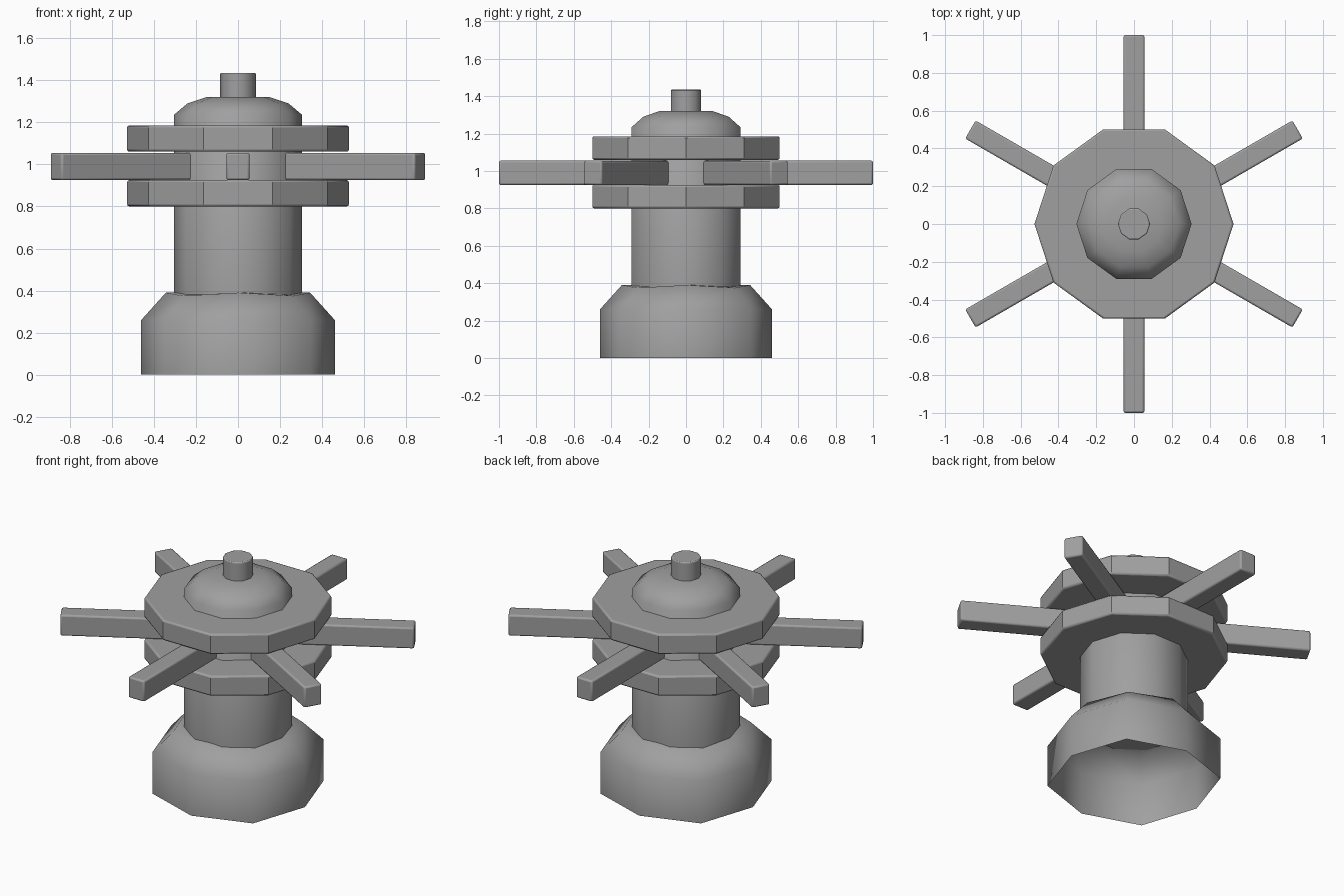
import bpy, bmesh, math
from math import sin, cos, pi, radians
from mathutils import Matrix

cube = bpy.data.objects.get("Cube")
if cube:
    bpy.data.objects.remove(cube, do_unlink=True)

grey = bpy.data.materials.new("plain grey")
grey.use_nodes = True
COLOUR = (0.35, 0.35, 0.35, 1)
grey.diffuse_color = COLOUR
grey.node_tree.nodes["Principled BSDF"].inputs["Base Color"].default_value = COLOUR


def finish(name, bm, bevel=0.0, angle=40):
    """Turn a bmesh into a smooth-shaded object with optional rounded edges."""
    bmesh.ops.recalc_face_normals(bm, faces=bm.faces)
    mesh = bpy.data.meshes.new(name)
    bm.to_mesh(mesh)
    bm.free()
    obj = bpy.data.objects.new(name, mesh)
    bpy.context.collection.objects.link(obj)
    mesh.materials.append(grey)
    if bevel:
        mod = obj.modifiers.new("edge_round", "BEVEL")
        mod.width, mod.segments = bevel, 2
        mod.limit_method, mod.angle_limit = "ANGLE", radians(50)
    bpy.ops.object.select_all(action="DESELECT")
    obj.select_set(True)
    bpy.context.view_layer.objects.active = obj
    bpy.ops.object.shade_smooth_by_angle(angle=radians(angle))
    return obj


def skin(bm, rings, cap_start=True, cap_end=True):
    """Join successive rings of points with quads and cap the ends."""
    loops = [[bm.verts.new(p) for p in ring] for ring in rings]
    n = len(loops[0])
    for a, b in zip(loops, loops[1:]):
        for i in range(n):
            j = (i + 1) % n
            bm.faces.new((a[i], a[j], b[j], b[i]))
    if cap_start:
        bm.faces.new(loops[0][::-1])
    if cap_end:
        bm.faces.new(loops[-1])


def turned(name, profile, bevel=0.0, angle=40, sides=10):
    """Ten-sided turned part from (radius, height) points."""
    bm = bmesh.new()
    skin(bm, [[(r * cos(2 * pi * i / sides), r * sin(2 * pi * i / sides), z)
               for i in range(sides)] for r, z in profile])
    return finish(name, bm, bevel, angle)


# Barrel with domed cap, and the knob on top
turned("barrel", [(0.305, 0.38), (0.305, 1.235), (0.24, 1.29), (0.15, 1.32)], angle=50)
turned("top_knob", [(0.085, 1.30), (0.085, 1.435)], bevel=0.006)

# Two discs holding the bars
for name, low, high in (("lower_disc", 0.80, 0.925), ("upper_disc", 1.06, 1.185)):
    turned(name, [(0.527, low), (0.527, high)], bevel=0.01, angle=30)

# Hollow rounded-square foot, open below
def foot_ring(side, side_z, corner, corner_z):
    ring = []
    for i in range(8):
        r, z = (corner, corner_z) if i % 2 else (side, side_z)
        ring.append((r * cos(i * pi / 4), r * sin(i * pi / 4), z))
    return ring

bm = bmesh.new()
skin(bm, [foot_ring(0.46, 0, 0.488, 0), foot_ring(0.46, 0.26, 0.488, 0.26),
          foot_ring(0.343, 0.39, 0.37, 0.375), foot_ring(0.2, 0.39, 0.2, 0.39)],
     cap_start=False)
finish("foot", bm, angle=60)

# Six push bars around the barrel
for k in range(6):
    bm = bmesh.new()
    place = (Matrix.Rotation(radians(90 + 60 * k), 4, "Z")
             @ Matrix.Translation((0.6, 0, 0.99))
             @ Matrix.Diagonal((0.8, 0.11, 0.13, 1)))
    bmesh.ops.create_cube(bm, size=1, matrix=place)
    finish(f"push_bar_{k + 1}", bm, bevel=0.01, angle=30)
